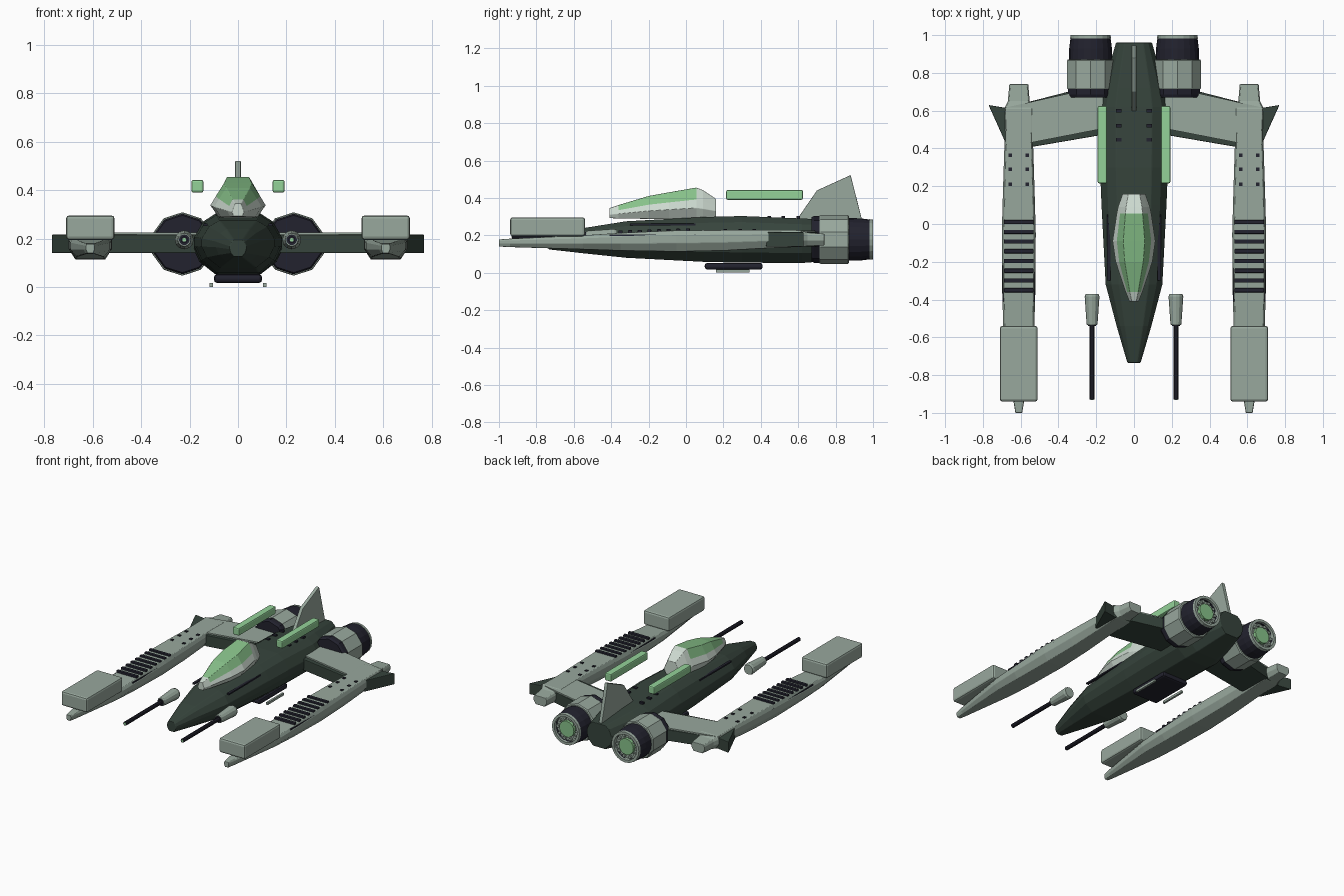
import bpy, bmesh, math
from mathutils import Vector

if "Cube" in bpy.data.objects:
    bpy.data.objects.remove(bpy.data.objects["Cube"])


def material(name, r, g, b):
    m = bpy.data.materials.new(name)
    lin = [((c / 255 + 0.055) / 1.055) ** 2.4 for c in (r, g, b)]
    m.diffuse_color = (*lin, 1)
    m.use_nodes = True
    m.node_tree.nodes["Principled BSDF"].inputs["Base Color"].default_value = m.diffuse_color
    return m


DARK = material("dark_green", 54, 68, 60)
GREY = material("grey_green", 152, 168, 157)
PALE = material("pale_grey", 204, 217, 207)
GLASS = material("canopy_green", 136, 194, 138)
GLOW = material("light_green", 148, 210, 153)
BLACK = material("blue_black", 34, 34, 46)


def finish(name, bm, mats, bevel=0):
    bmesh.ops.recalc_face_normals(bm, faces=bm.faces)
    me = bpy.data.meshes.new(name)
    bm.to_mesh(me)
    bm.free()
    for m in mats:
        me.materials.append(m)
    ob = bpy.data.objects.new(name, me)
    bpy.context.collection.objects.link(ob)
    if bevel:
        mod = ob.modifiers.new("bevel", 'BEVEL')
        mod.width = bevel
        mod.segments = 2
        mod.limit_method = 'ANGLE'
    return ob


def loft(name, sections, half, mats, x=0, bevel=0, rule=None):
    """Sections (y, half width, z bottom, z top) along y; half = right side of the profile."""
    ring = half + [(-u, v) for u, v in reversed(half)]
    bm = bmesh.new()
    rows = [[bm.verts.new((x + u * w, y, b + v * (t - b))) for u, v in ring]
            for y, w, b, t in sections]
    n = len(ring)
    for s in range(len(rows) - 1):
        for j in range(n):
            k = (j + 1) % n
            f = bm.faces.new((rows[s][j], rows[s][k], rows[s + 1][k], rows[s + 1][j]))
            if rule:
                f.material_index = rule(s, j)
    bm.faces.new(rows[0])
    bm.faces.new(rows[-1])
    return finish(name, bm, mats, bevel)


def tube(name, steps, x, z, mat, sides=16, turn=0.0):
    """Round part along y from steps of (y, radius)."""
    bm = bmesh.new()
    rows = []
    for y, r in steps:
        a = [math.tau * i / sides + turn for i in range(sides)]
        rows.append([bm.verts.new((x + r * math.cos(t), y, z + r * math.sin(t))) for t in a])
    for p, q in zip(rows, rows[1:]):
        for j in range(sides):
            k = (j + 1) % sides
            bm.faces.new((p[j], p[k], q[k], q[j]))
    bm.faces.new(rows[0])
    bm.faces.new(rows[-1])
    return finish(name, bm, [mat])


def box(name, x0, x1, y0, y1, z0, z1, mat, bevel=0):
    bm = bmesh.new()
    bmesh.ops.create_cube(bm, size=1)
    for v in bm.verts:
        v.co = Vector(((x0 + x1) / 2 + v.co.x * (x1 - x0),
                       (y0 + y1) / 2 + v.co.y * (y1 - y0),
                       (z0 + z1) / 2 + v.co.z * (z1 - z0)))
    return finish(name, bm, [mat], bevel)


def slab(name, pts, z0, z1, mat, s=1, bevel=0):
    """Flat plan outline (x, y) raised from z0 to z1, mirrored when s is -1."""
    bm = bmesh.new()
    lo = [bm.verts.new((s * x, y, z0)) for x, y in pts]
    hi = [bm.verts.new((s * x, y, z1)) for x, y in pts]
    bm.faces.new(lo)
    bm.faces.new(hi)
    for i in range(len(pts)):
        k = (i + 1) % len(pts)
        bm.faces.new((lo[i], lo[k], hi[k], hi[i]))
    return finish(name, bm, [mat], bevel)


# Main hull
loft("fuselage",
     [(-0.735, 0.035, 0.125, 0.195), (-0.54, 0.092, 0.103, 0.24), (-0.32, 0.15, 0.08, 0.275),
      (0.1, 0.172, 0.058, 0.298), (0.3, 0.18, 0.054, 0.303), (0.62, 0.185, 0.052, 0.29),
      (0.72, 0.165, 0.06, 0.285), (0.96, 0.095, 0.1, 0.265)],
     [(0.5, 0), (0.86, 0.22), (1, 0.45), (1, 0.62), (0.8, 0.87), (0.52, 1)], [DARK], bevel=0.004)

# Canopy with glass faces on the upper sides
loft("canopy",
     [(-0.41, 0.025, 0.292, 0.345), (-0.36, 0.045, 0.29, 0.362), (-0.2, 0.098, 0.288, 0.41),
      (-0.09, 0.114, 0.288, 0.43), (0.055, 0.092, 0.288, 0.455), (0.09, 0.085, 0.288, 0.442),
      (0.16, 0.06, 0.295, 0.395)],
     [(0.7, 0), (1, 0.35), (0.8, 0.62), (0.5, 1)], [PALE, GLASS], bevel=0.002,
     rule=lambda s, j: 1 if 1 <= s <= 3 and 2 <= j <= 4 else 0)

# Tail fin
bm = bmesh.new()
outline = [(0.59, 0.28), (0.70, 0.44), (0.88, 0.522), (0.947, 0.26)]
side_a, side_b = [[bm.verts.new((x, y, z)) for y, z in outline] for x in (-0.012, 0.012)]
bm.faces.new(side_a)
bm.faces.new(side_b)
for i in range(4):
    bm.faces.new((side_a[i], side_a[i - 1], side_b[i - 1], side_b[i]))
finish("tail_fin", bm, [GREY], 0.003)

# Belly pad
box("belly_pad", -0.1, 0.1, 0.1, 0.41, 0.017, 0.053, BLACK, 0.014)

for s, side in ((1, "right"), (-1, "left")):
    def n(part):
        return side + "_" + part

    def sbox(part, x0, x1, *rest):
        box(n(part), *sorted((s * x0, s * x1)), *rest)

    # Wing with lighter top panel
    slab(n("wing"), [(0.12, 0.48), (0.53, 0.41), (0.68, 0.43), (0.77, 0.63), (0.68, 0.615),
                     (0.33, 0.705), (0.12, 0.72)], 0.14, 0.217, DARK, s, 0.004)
    slab(n("wing_panel"), [(0.165, 0.505), (0.55, 0.43), (0.65, 0.43), (0.685, 0.615),
                           (0.35, 0.69), (0.165, 0.70)], 0.215, 0.226, GREY, s)

    # Long side boom
    loft(n("boom"),
         [(-1.0, 0.018, 0.14, 0.178), (-0.94, 0.028, 0.137, 0.182), (-0.55, 0.082, 0.125, 0.2),
          (-0.35, 0.088, 0.118, 0.213), (-0.05, 0.09, 0.113, 0.226), (0.2, 0.083, 0.118, 0.228),
          (0.45, 0.075, 0.132, 0.228), (0.61, 0.078, 0.138, 0.228), (0.65, 0.058, 0.142, 0.215),
          (0.74, 0.05, 0.146, 0.208)],
         [(0.68, 0), (1, 0.4), (1, 0.78), (0.88, 1)], [GREY], x=s * 0.61, bevel=0.003)
    box(n("boom_pod"), s * 0.61 - 0.1, s * 0.61 + 0.1, -0.94, -0.54, 0.195, 0.296, GREY, 0.013)

    # Boom vents, side slits and bolts
    for i in range(8):
        y = 0.01 - i * 0.0515
        box(n("vent_bar"), s * 0.61 - 0.079, s * 0.61 + 0.079, y - 0.011, y + 0.011,
            0.2, 0.237 - i * 0.0015, BLACK, 0.004)
    for x in (0.527, 0.693):
        sbox("boom_slit", x - 0.004, x + 0.004, -0.41, 0.05, 0.196, 0.204, BLACK)
    for y in (0.365, 0.29, 0.21):
        for x in (0.565, 0.655):
            sbox("boom_bolt", x - 0.009, x + 0.009, y - 0.009, y + 0.009, 0.22, 0.233, BLACK)

    # Hull bolts and slits
    for y in (0.6, 0.52, 0.445):
        sbox("hull_bolt", 0.066, 0.094, y - 0.009, y + 0.009, 0.28, 0.304, BLACK)
    sbox("hull_slit", 0.125, 0.143, -0.3, 0.05, 0.252, 0.262, BLACK)

    # Floating light bar
    sbox("light_bar", 0.143, 0.192, 0.215, 0.625, 0.39, 0.443, GLOW, 0.008)

    # Gun
    gx, gz = s * 0.222, 0.195
    tube(n("gun_body"), [(-0.535, 0.026), (-0.53, 0.029), (-0.385, 0.039), (-0.37, 0.034)],
         gx, gz, GREY, 12)
    tube(n("gun_collar"), [(-0.54, 0.022), (-0.53, 0.022)], gx, gz, BLACK, 12)
    tube(n("gun_barrel"), [(-0.93, 0.014), (-0.53, 0.014)], gx, gz, BLACK, 10)
    tube(n("gun_muzzle"), [(-0.932, 0.008), (-0.925, 0.008)], gx, gz, GLOW, 10)

    # Engine: intake, cowl, nozzle, rim, glow
    ex, ez, up = s * 0.23, 0.178, math.pi / 2
    tube(n("engine_intake"), [(0.67, 0.118), (0.685, 0.125), (0.73, 0.125)], ex, ez, BLACK, 10, up)
    tube(n("engine_cowl"), [(0.715, 0.128), (0.72, 0.131), (0.865, 0.131), (0.872, 0.125)],
         ex, ez, GREY, 10, up)
    tube(n("engine_nozzle"), [(0.86, 0.114), (0.93, 0.113), (0.985, 0.106), (0.985, 0.088),
                              (0.965, 0.088)], ex, ez, BLACK, 20)
    tube(n("engine_rim"), [(0.968, 0.09), (0.982, 0.108), (1.0, 0.106), (1.0, 0.088),
                           (0.968, 0.088)], ex, ez, GREY, 20)
    tube(n("engine_glow"), [(0.95, 0.056), (0.99, 0.056)], ex, ez, GLASS, 16)
    for i in range(10):
        a = math.tau * i / 10
        tube(n("nozzle_stud"), [(0.95, 0.011), (0.985, 0.011)],
             ex + 0.073 * math.cos(a), ez + 0.073 * math.sin(a), GREY, 6)

    # Landing strip under the hull
    sbox("belly_strip", 0.104, 0.118, 0.16, 0.34, 0.0, 0.016, GREY)
